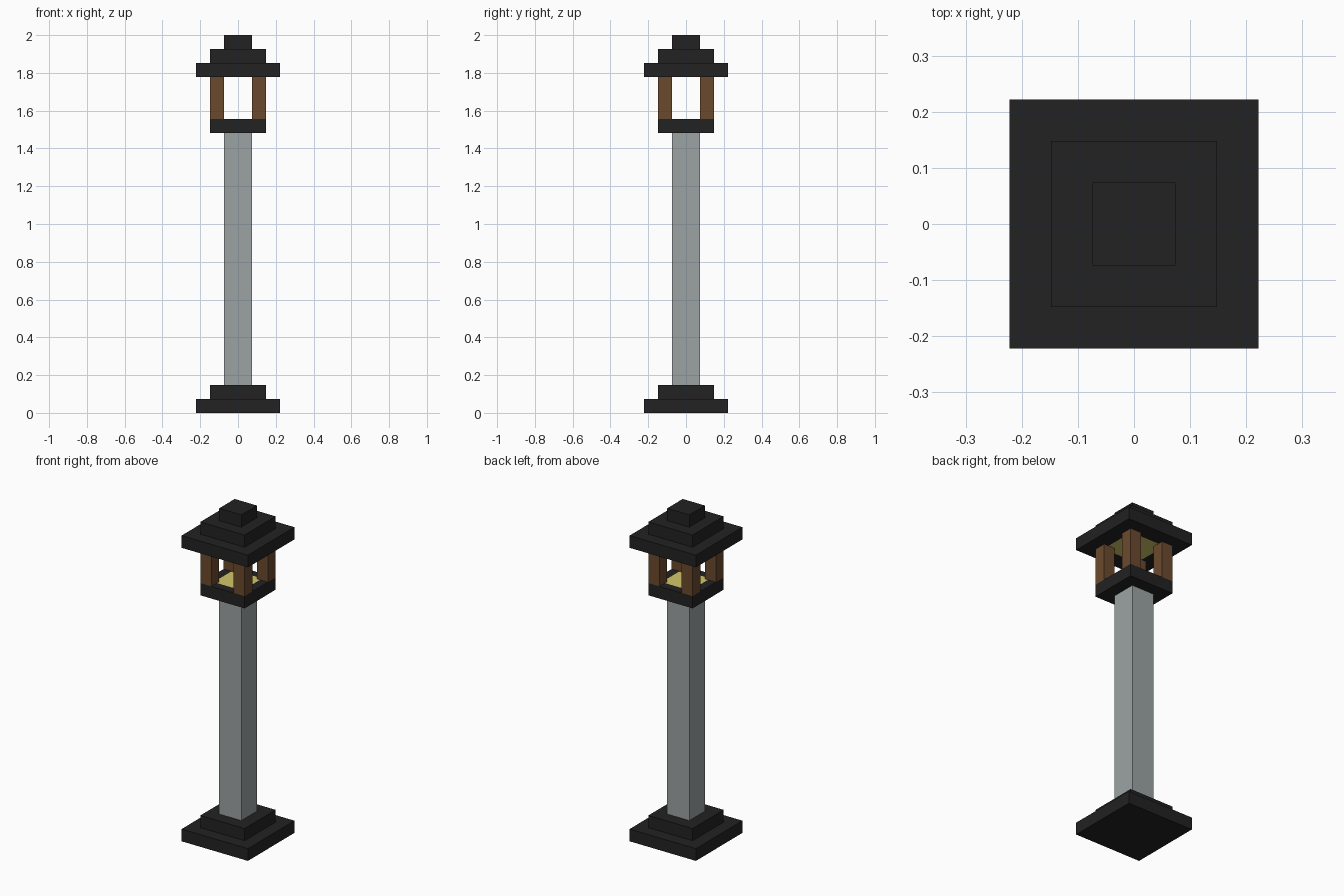
import bpy, bmesh
from mathutils import Matrix, Vector

if "Cube" in bpy.data.objects:
    bpy.data.objects.remove(bpy.data.objects["Cube"])

U = 2 / 27  # block unit: the lamp is 27 units tall


def material(name, rgb):
    """Flat colour from sRGB 0-255 values."""
    m = bpy.data.materials.new(name)
    lin = [((c / 255 + 0.055) / 1.055) ** 2.4 for c in rgb]
    m.diffuse_color = (*lin, 1)
    m.use_nodes = True
    m.node_tree.nodes["Principled BSDF"].inputs["Base Color"].default_value = m.diffuse_color
    return m


black = material("black_iron", (34, 34, 34))
grey = material("grey_stone", (156, 163, 163))
wood = material("brown_wood", (107, 74, 45))
glow = material("warm_yellow", (212, 198, 104))


def box(name, half, z0, z1, mat, x=0, y=0, glow_side=0):
    """Square block in units; glow_side +1/-1 insets a 2x2 lit panel on top/bottom."""
    bm = bmesh.new()
    size = Matrix.Diagonal((2 * half * U, 2 * half * U, (z1 - z0) * U, 1))
    pos = Matrix.Translation(Vector((x, y, (z0 + z1) / 2)) * U)
    bmesh.ops.create_cube(bm, size=1, matrix=pos @ size)
    bm.normal_update()
    if glow_side:
        face = next(f for f in bm.faces if f.normal.z * glow_side > 0.9)
        bmesh.ops.inset_individual(bm, faces=[face], thickness=(half - 1) * U)
        face.material_index = 1
    mesh = bpy.data.meshes.new(name)
    bm.to_mesh(mesh)
    bm.free()
    mesh.materials.append(mat)
    if glow_side:
        mesh.materials.append(glow)
    obj = bpy.data.objects.new(name, mesh)
    bpy.context.collection.objects.link(obj)


# Stepped base and pole
box("base_lower", 3, 0, 1, black)
box("base_upper", 2, 1, 2, black)
box("pole", 1, 2, 20, grey)

# Lantern: tray with lit centre, and four corner posts
box("lantern_tray", 2, 20, 21, black, glow_side=1)
for sx, side in ((-1, "left"), (1, "right")):
    for sy, end in ((-1, "front"), (1, "back")):
        box(f"lantern_post_{end}_{side}", 0.5, 21, 24, wood, 1.5 * sx, 1.5 * sy)

# Stepped roof with lit underside
box("roof_lower", 3, 24, 25, black, glow_side=-1)
box("roof_middle", 2, 25, 26, black)
box("roof_cap", 1, 26, 27, black)
